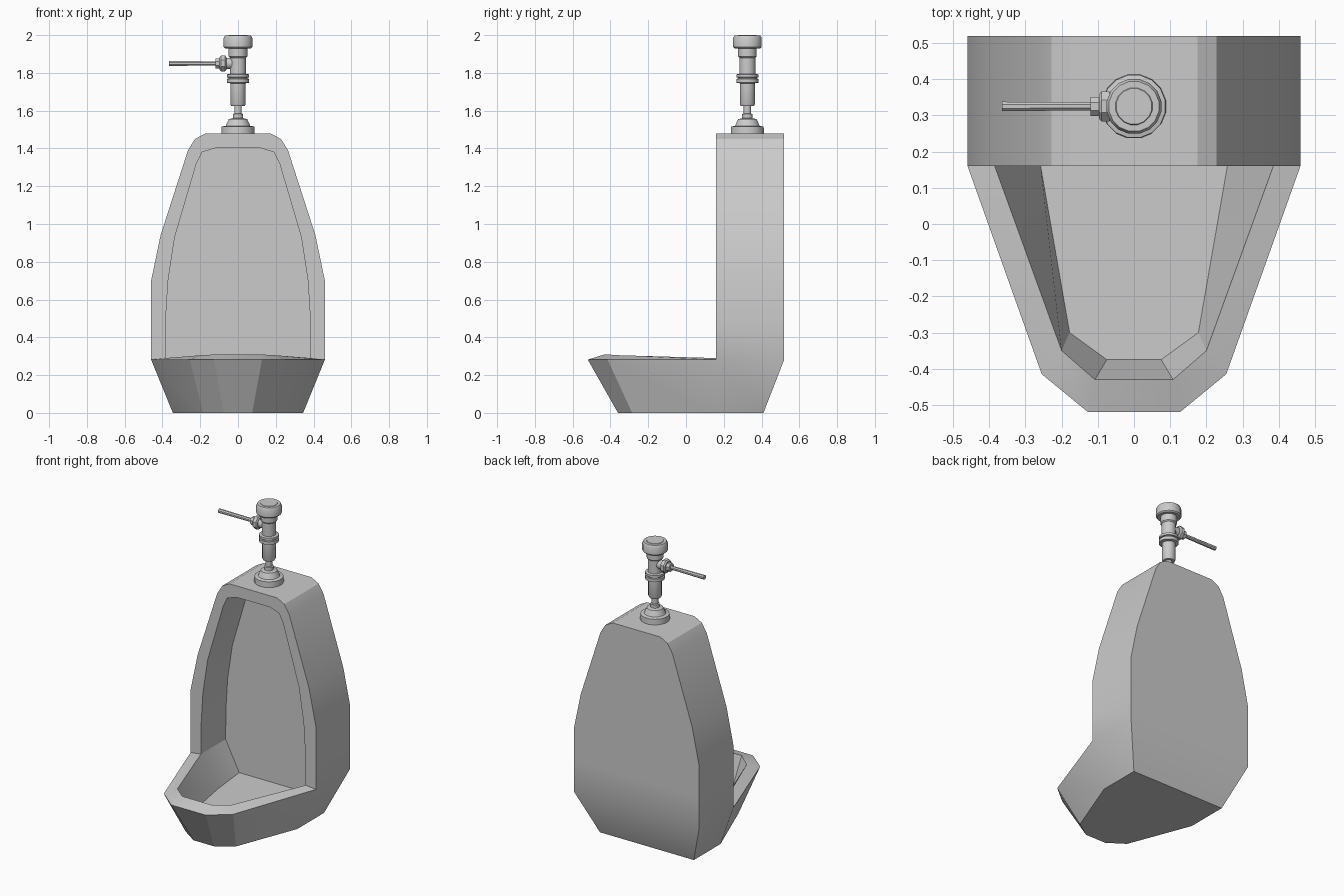
import bpy, bmesh, math
from mathutils import Matrix, Vector

if "Cube" in bpy.data.objects:
    bpy.data.objects.remove(bpy.data.objects["Cube"])


def finish(bm, name, angle):
    bmesh.ops.remove_doubles(bm, verts=bm.verts, dist=0.0005)
    bmesh.ops.recalc_face_normals(bm, faces=bm.faces)
    mesh = bpy.data.meshes.new(name)
    bm.to_mesh(mesh)
    bm.free()
    obj = bpy.data.objects.new(name, mesh)
    bpy.context.collection.objects.link(obj)
    bpy.ops.object.select_all(action='DESELECT')
    obj.select_set(True)
    bpy.context.view_layer.objects.active = obj
    bpy.ops.object.shade_smooth_by_angle(angle=math.radians(angle))
    return obj


def mirrored(half):
    """Right-hand points followed by their mirror image: one open chain."""
    return half + [(-x, y, z) for x, y, z in reversed(half)]


def face(bm, points):
    return bm.faces.new([bm.verts.new(p) for p in points])


def strip(bm, a, b):
    for i in range(len(a) - 1):
        face(bm, (a[i], a[i + 1], b[i + 1], b[i]))


def lathe(name, profile, sides, matrix, angle=35):
    bm = bmesh.new()
    rings = []
    for r, z in profile:
        ring = []
        for i in range(sides):
            t = 2 * math.pi * (i + 0.5) / sides
            ring.append(bm.verts.new(matrix @ Vector((r * math.cos(t), r * math.sin(t), z))))
        rings.append(ring)
    for a, b in zip(rings, rings[1:]):
        for i in range(sides):
            j = (i + 1) % sides
            bm.faces.new((a[i], a[j], b[j], b[i]))
    bm.faces.new(rings[0])
    bm.faces.new(rings[-1])
    return finish(bm, name, angle)


# Arched upper shell outlines (x, z)
FRONT, BACK, RECESS = 0.16, 0.52, 0.42
outer = [(.46, .282), (.46, .49), (.46, .70), (.41, .94), (.265, 1.39), (.228, 1.45), (.175, 1.478)]
inner = [(.385, .29), (.383, .49), (.37, .70), (.335, .93), (.22, 1.32), (.19, 1.38), (.12, 1.402)]


def arch(half, y):
    return mirrored([(x, y, z) for x, z in half])


# Bowl outlines, back to front
base = mirrored([(.345, .41, 0), (.345, .13, 0), (.185, -.285, 0), (.075, -.36, 0)])
rim_out = mirrored([(.46, BACK, .282), (.46, FRONT, .282), (.255, -.415, .282), (.127, -.52, .282)])
rim_in = mirrored([(.385, RECESS, .29), (.385, FRONT, .29), (.20, -.35, .305), (.108, -.43, .31)])
floor = mirrored([(.285, RECESS, .095), (.258, FRONT, .095), (.178, -.30, .095), (.075, -.375, .095)])

# Ceramic body: shell and bowl as one closed surface
bm = bmesh.new()
shell = [arch(outer, BACK), arch(outer, FRONT), arch(inner, FRONT), arch(inner, RECESS)]
for a, b in zip(shell, shell[1:]):
    strip(bm, a, b)
face(bm, shell[0])
face(bm, shell[3])
strip(bm, base, rim_out)
strip(bm, rim_out[1:-1], rim_in[1:-1])
strip(bm, rim_in, floor)
face(bm, base)
face(bm, floor)
face(bm, (base[0], base[-1], rim_out[-1], rim_out[0]))
face(bm, (floor[0], floor[-1], rim_in[-1], rim_in[0]))
finish(bm, "ceramic_body", 25)

# Flush valve: stacked turned sections on the top of the body
CY = 0.325
at_valve = Matrix.Translation((0, CY, 0))
lathe("valve_base", [(.09, 1.47), (.088, 1.515), (.066, 1.52), (.05, 1.555), (.028, 1.56),
                     (.028, 1.582), (.02, 1.585), (.02, 1.63)], 16, at_valve)
lathe("valve_body", [(.036, 1.625), (.041, 1.635), (.041, 1.745), (.06, 1.748), (.06, 1.768),
                     (.052, 1.77), (.052, 1.775), (.06, 1.777), (.06, 1.792), (.043, 1.795),
                     (.043, 1.88), (.05, 1.887), (.05, 1.935)], 16, at_valve)
lathe("valve_cap", [(.07, 1.93), (.077, 1.937), (.077, 1.985), (.07, 1.997), (.052, 1.997),
                    (.05, 2.0)], 16, at_valve)

# Flush lever pointing to -x
to_left = Matrix.Translation((0, CY, 1.85)) @ Matrix.Rotation(-math.pi / 2, 4, 'Y')
lathe("lever_collar", [(.03, .03), (.03, .065)], 12, to_left)
lathe("lever_nut", [(.036, .062), (.045, .068), (.045, .09), (.036, .097)], 8, to_left, 20)
lathe("lever_neck", [(.028, .095), (.028, .12)], 8, to_left, 20)
lathe("lever_handle", [(.012, .115), (.014, .365)], 8, to_left)
